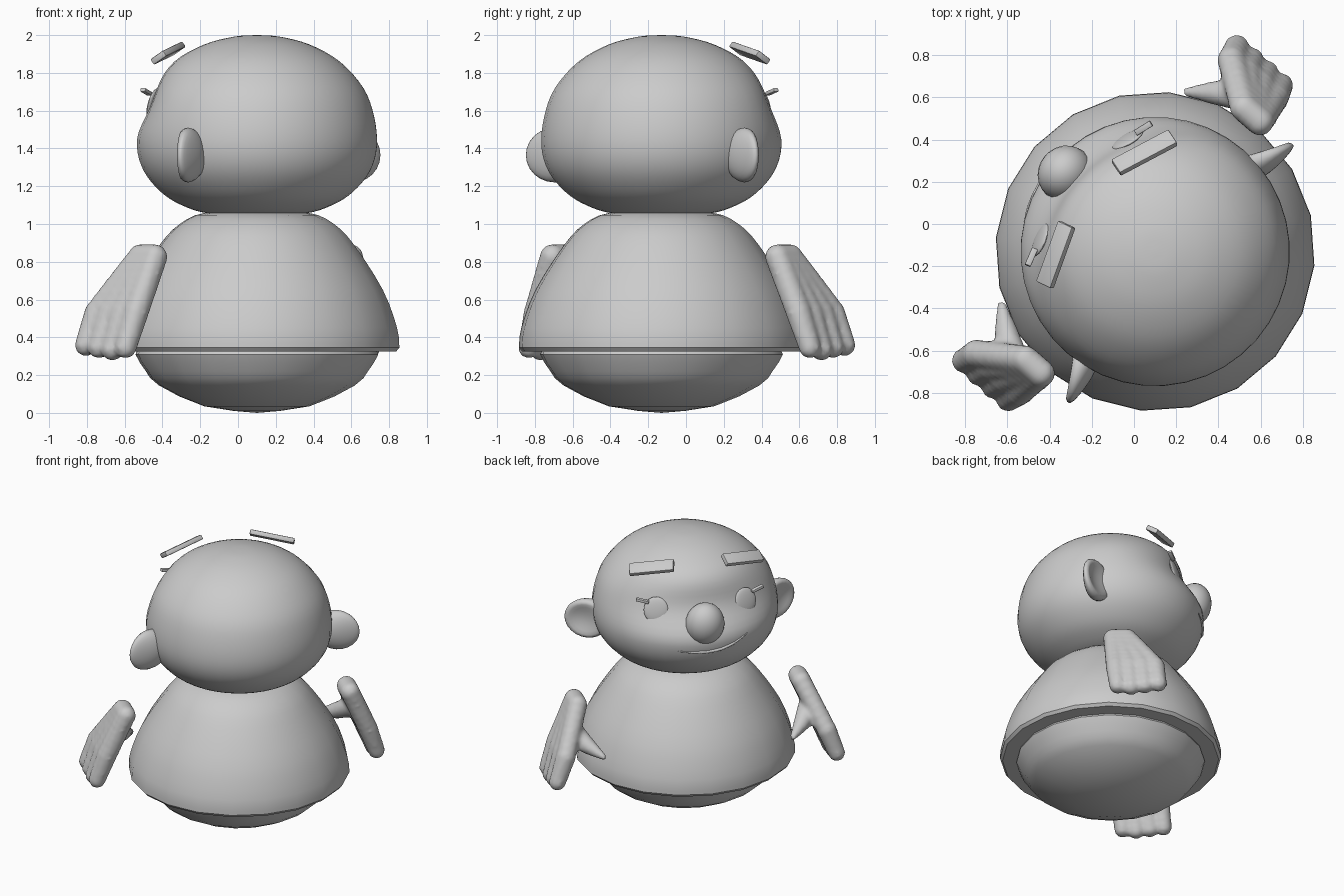
import bpy, bmesh, math
from mathutils import Matrix, Vector
from mathutils.bvhtree import BVHTree

if "Cube" in bpy.data.objects:
    bpy.data.objects.remove(bpy.data.objects["Cube"])

# Local frame: front is -y; the whole figure is turned about z and placed here
PLACE = Matrix.Translation((0.1, -0.13, 0)) @ Matrix.Rotation(math.radians(229), 4, 'Z')
grey = bpy.data.materials.new("light_grey")
grey.diffuse_color = (0.6, 0.6, 0.6, 1)
grey.use_nodes = True
grey.node_tree.nodes["Principled BSDF"].inputs["Base Color"].default_value = grey.diffuse_color


def finish(name, bm, angle=40):
    bmesh.ops.recalc_face_normals(bm, faces=bm.faces)
    mesh = bpy.data.meshes.new(name)
    bm.to_mesh(mesh)
    bm.free()
    mesh.materials.append(grey)
    ob = bpy.data.objects.new(name, mesh)
    bpy.context.collection.objects.link(ob)
    ob.matrix_world = PLACE
    bpy.ops.object.select_all(action='DESELECT')
    ob.select_set(True)
    bpy.context.view_layer.objects.active = ob
    bpy.ops.object.shade_smooth_by_angle(angle=math.radians(angle))
    return ob


def lathe(profile, segments):
    bm = bmesh.new()
    verts = [bm.verts.new((r, 0, z)) for r, z in profile]
    edges = [bm.edges.new(p) for p in zip(verts, verts[1:])]
    bmesh.ops.spin(bm, geom=verts + edges, cent=(0, 0, 0), axis=(0, 0, 1),
                   angle=math.tau, steps=segments)
    bmesh.ops.remove_doubles(bm, verts=bm.verts, dist=0.0005)
    return bm


def rounded(points, steps=4):
    """Smooth curve through the profile points."""
    p = [points[0]] + points + [points[-1]]
    out = []
    for a, b, c, d in zip(p, p[1:], p[2:], p[3:]):
        for i in range(steps):
            t = i / steps
            out.append(tuple(0.5 * (2 * b[k] + (c[k] - a[k]) * t
                       + (2 * a[k] - 5 * b[k] + 4 * c[k] - d[k]) * t * t
                       + (3 * b[k] - a[k] - 3 * c[k] + d[k]) * t ** 3) for k in (0, 1)))
    return out + [points[-1]]


def ball(bm, center, size, rot=Matrix(), u=24, v=14):
    m = Matrix.Translation(center) @ rot @ Matrix.Diagonal((*size, 1))
    return bmesh.ops.create_uvsphere(bm, u_segments=u, v_segments=v, radius=1, matrix=m)['verts']


def limb(bm, points, steps=7):
    """Chain of overlapping balls through (x, y, z, radius) points."""
    for a, b in zip(points, points[1:]):
        for i in range(steps + 1):
            x, y, z, r = Vector(a).lerp(Vector(b), i / steps)
            ball(bm, (x, y, z), (r, r, r), u=12, v=8)


def box(bm, center, size, axes):
    """Bevelled bar with its x, y, z along the given axes."""
    rot = Matrix(axes).transposed().to_4x4()
    m = Matrix.Translation(center) @ rot @ Matrix.Diagonal((*size, 1))
    bmesh.ops.create_cube(bm, size=1, matrix=m)
    bmesh.ops.bevel(bm, geom=bm.edges[:], offset=min(size) * 0.2, segments=2,
                    affect='EDGES', profile=0.5)


# Domed body with a rim
dome = rounded([(0, 1.06), (0.27, 1.06), (0.41, 1.0), (0.52, 0.885), (0.67, 0.65),
                (0.745, 0.45), (0.757, 0.345)], 3)
finish("body", lathe(dome + [(0.74, 0.325), (0.62, 0.325)], 20))

# Rounded base under the rim
finish("base", lathe(rounded([(0.62, 0.34), (0.645, 0.31), (0.59, 0.22), (0.52, 0.145),
                              (0.28, 0.035), (0, 0.0)], 2), 20))

# Head, flattened across the eyes
bm = lathe(rounded([(0, 1.05), (0.25, 1.055), (0.40, 1.10), (0.51, 1.17), (0.60, 1.28),
                    (0.637, 1.41), (0.622, 1.57), (0.565, 1.72), (0.44, 1.86),
                    (0.28, 1.95), (0.12, 1.992), (0, 2.0)]), 40)
for v in bm.verts:
    if v.co.y < 0 and 1.42 < v.co.z < 1.9:
        dip = math.sin(math.pi * (v.co.z - 1.42) / 0.48) ** 2
        v.co.y *= 1 - 0.14 * dip
surface = BVHTree.FromBMesh(bm)
finish("head", bm, 60)


def on_face(x, z):
    """Front point of the head at x, z."""
    return surface.ray_cast(Vector((x, -2, z)), Vector((0, 1, 0)))[0]


# Nose
bm = bmesh.new()
ball(bm, (0, -0.565, 1.545), (0.135, 0.125, 0.155), Matrix.Rotation(0.2, 4, 'X'))
finish("nose", bm, 60)

# Smile
bm = bmesh.new()
pts = []
for i in range(15):
    x = -0.22 + 0.56 * i / 14
    p = on_face(x, 1.36 + 0.9 * max(0, x) ** 2 + 0.35 * min(0, x) ** 2)
    pts.append((*p, 0.004 + 0.009 * math.sin(math.pi * i / 14)))
limb(bm, pts, 3)
ob = finish("smile", bm, 60)
mod = ob.modifiers.new("merge", 'REMESH')
mod.mode, mod.voxel_size, mod.use_smooth_shade = 'VOXEL', 0.006, True

for s, side in ((1, "left"), (-1, "right")):
    # Eye disc
    bm = bmesh.new()
    p = on_face(0.315 * s, 1.63)
    rot = Matrix.Rotation(math.radians(19) * s, 4, 'Z') @ Matrix.Rotation(math.radians(-14), 4, 'X')
    ball(bm, p, (0.085, 0.018, 0.092), rot)
    finish(side + "_eye", bm, 60)

    # Eyelash
    bm = bmesh.new()
    along = Vector((0.08 * s, 0.025, 0.02)).normalized()
    out = Vector((0.3 * s, -1, 0)).cross(along).normalized()
    box(bm, (0.405 * s, -0.425, 1.70), (0.09, 0.03, 0.02), (along, out.cross(along), out))
    finish(side + "_eyelash", bm)

    # Eyebrow
    bm = bmesh.new()
    along = Vector((0.285 * s, 0.11, -0.05)).normalized()
    up = Vector((0.2 * s, -0.5, 0.84))
    up = (up - along * up.dot(along)).normalized()
    box(bm, (0.32 * s, -0.345, 1.905), (0.31, 0.09, 0.035), (along, up.cross(along), up))
    finish(side + "_eyebrow", bm)

    # Ear, hollowed on its front
    bm = bmesh.new()
    for v in ball(bm, (0, 0, 0), (1, 1, 1), Matrix.Rotation(math.pi / 2, 4, 'X')):
        x, y, z = v.co
        hollow = 0.06 * max(0, 1 - (x * x + z * z) * 1.3) if y < 0 else 0
        v.co = (0.16 * x, (0.075 - 0.035 * x * s) * y + hollow, 0.145 * z)
    bmesh.ops.transform(bm, verts=bm.verts, matrix=Matrix.Translation((0.665 * s, 0.095, 1.365))
                        @ Matrix.Rotation(math.radians(25) * s, 4, 'Z'))
    finish(side + "_ear", bm, 60)

    # Mitten-like hand: four fingers fanning from the wrist, and a thumb
    bm = bmesh.new()
    for i in range(4):
        limb(bm, [(0.79 * s, -0.03 - 0.033 * i, 0.825, 0.07),
                  (0.92 * s, -0.05 - 0.09 * i, 0.53, 0.07),
                  (0.985 * s, -0.065 - 0.093 * i, 0.335 + 0.012 * abs(i - 1), 0.06)])
    limb(bm, [(0.85 * s, -0.13, 0.67, 0.075), (0.76 * s, -0.27, 0.58, 0.06),
              (0.67 * s, -0.38, 0.53, 0.025)])
    ob = finish(side + "_hand", bm, 60)
    mod = ob.modifiers.new("merge", 'REMESH')
    mod.mode, mod.voxel_size, mod.use_smooth_shade = 'VOXEL', 0.016, True
    mod = ob.modifiers.new("soften", 'SMOOTH')
    mod.factor, mod.iterations = 0.5, 5
